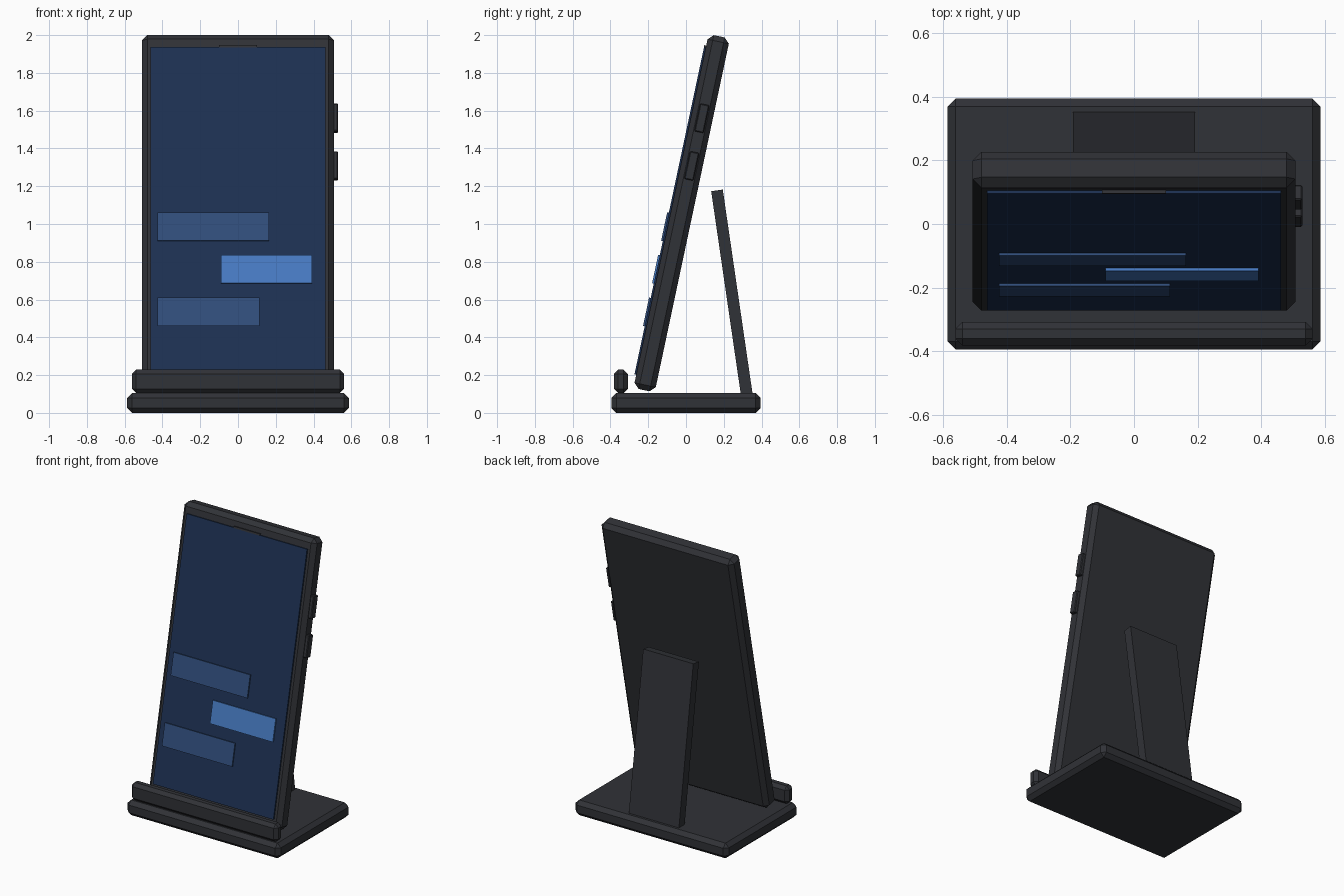
import bpy, bmesh
from math import radians
from mathutils import Matrix, Vector

if "Cube" in bpy.data.objects:
    bpy.data.objects.remove(bpy.data.objects["Cube"])


def material(name, rgb):
    m = bpy.data.materials.new(name)
    m.diffuse_color = (*rgb, 1)
    m.use_nodes = True
    m.node_tree.nodes["Principled BSDF"].inputs["Base Color"].default_value = m.diffuse_color
    return m


DARK = material("dark_plastic", (0.03, 0.032, 0.038))
SCREEN = material("screen_blue", (0.012, 0.03, 0.085))
BUBBLE = material("bubble_blue", (0.03, 0.075, 0.2))
BRIGHT = material("bubble_bright", (0.065, 0.2, 0.55))


def box(name, center, size, mat=DARK, chamfer=0, frame=Matrix()):
    """Box with flat single-segment chamfers, placed in a local frame."""
    bm = bmesh.new()
    bmesh.ops.create_cube(bm, size=1, matrix=Matrix.Diagonal((*size, 1)))
    if chamfer:
        bmesh.ops.bevel(bm, geom=bm.edges[:], offset=chamfer, segments=1,
                        affect='EDGES')
    me = bpy.data.meshes.new(name)
    bm.to_mesh(me)
    bm.free()
    me.materials.append(mat)
    ob = bpy.data.objects.new(name, me)
    ob.matrix_world = frame @ Matrix.Translation(Vector(center))
    bpy.context.collection.objects.link(ob)
    return ob


# Stand: base plate, front lip and leaning rear support
box("base", (0, 0, 0.0525), (1.174, 0.79, 0.105), chamfer=0.026)
box("front_lip", (0, -0.345, 0.167), (1.124, 0.074, 0.123), chamfer=0.022)
leg = Matrix.Translation((0, 0.164, 1.178)) @ Matrix.Rotation(radians(8.3), 4, 'X')
box("rear_support", (0, 0, -0.555), (0.384, 0.062, 1.11), frame=leg)

# Phone, leaning back
phone = Matrix.Translation((0, -0.023, 1.057)) @ Matrix.Rotation(radians(-12), 4, 'X')
box("phone_body", (0, 0, 0), (1.016, 0.115, 1.915), chamfer=0.028, frame=phone)
box("screen", (0, -0.0585, 0), (0.924, 0.017, 1.772), SCREEN, frame=phone)
box("speaker_slot", (0, -0.06, 0.889), (0.2, 0.016, 0.012), frame=phone)

# Chat bubbles: left edge, right edge, height along screen, colour
for i, (x0, x1, z, mat) in enumerate([(-0.425, 0.163, -0.088, BUBBLE),
                                      (-0.09, 0.392, -0.318, BRIGHT),
                                      (-0.425, 0.113, -0.549, BUBBLE)]):
    box(f"chat_bubble_{i + 1}", ((x0 + x1) / 2, -0.070, z),
        (x1 - x0, 0.012, 0.153), mat, frame=phone)

# Side buttons
for i, z in enumerate((0.514, 0.256)):
    box(f"side_button_{i + 1}", (0.51, 0, z), (0.04, 0.05, 0.15),
        chamfer=0.005, frame=phone)
